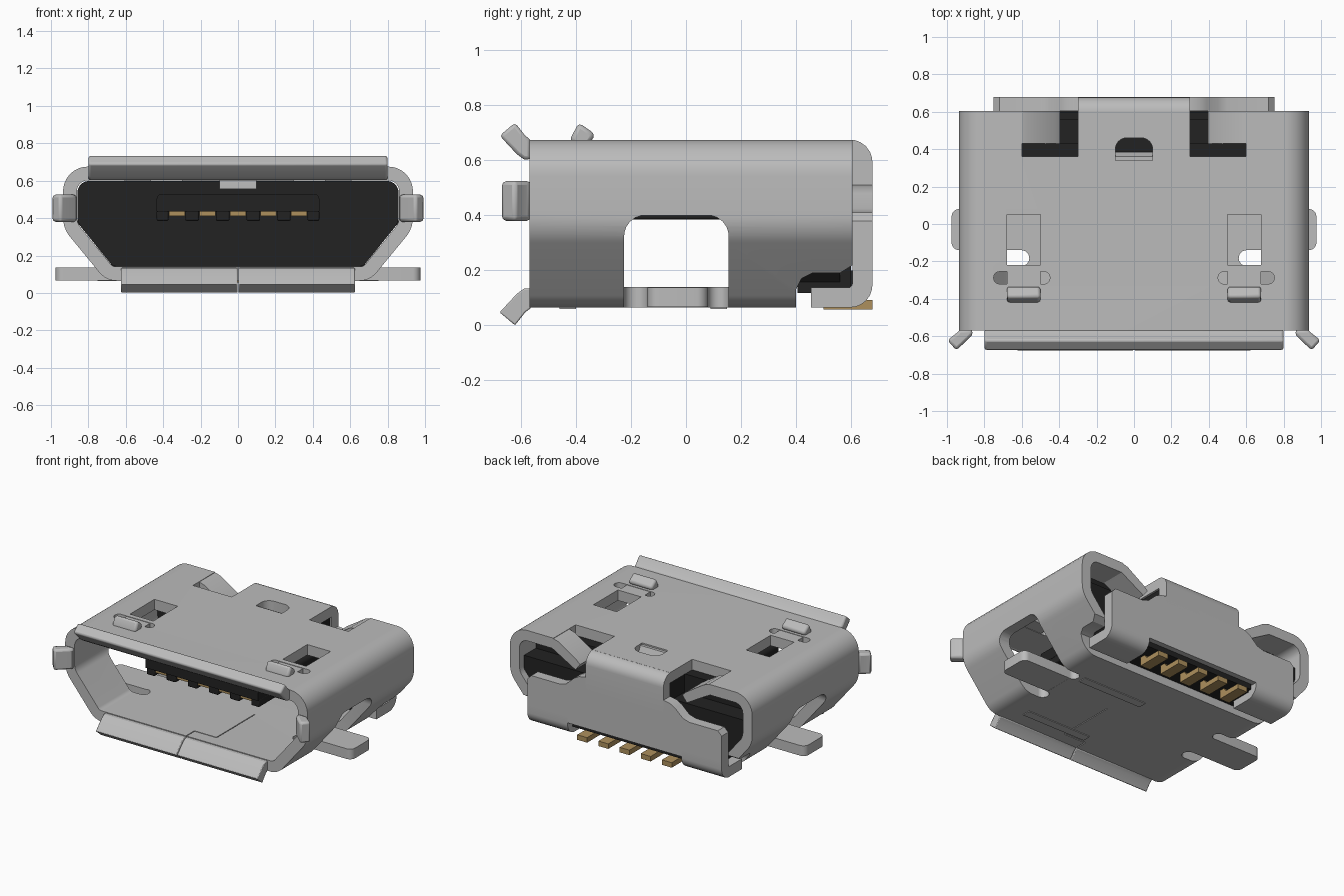
import bpy, bmesh, math
from mathutils import Vector

if "Cube" in bpy.data.objects:
    bpy.data.objects.remove(bpy.data.objects["Cube"])


def material(name, col):
    m = bpy.data.materials.new(name)
    m.diffuse_color = (*col, 1)
    m.use_nodes = True
    m.node_tree.nodes["Principled BSDF"].inputs["Base Color"].default_value = m.diffuse_color
    return m


STEEL = material("steel grey", (0.50, 0.50, 0.50))
BLACK = material("black plastic", (0.016, 0.016, 0.016))
GOLD = material("gold contact", (0.42, 0.28, 0.11))


def rounded(pts, radii, n=6):
    """Polygon with rounded corners (quadratic fillets close to arcs)."""
    out = []
    for i, p in enumerate(pts):
        r = radii[i] if isinstance(radii, (list, tuple)) else radii
        p = Vector(p)
        a = (Vector(pts[i - 1]) - p).normalized()
        b = (Vector(pts[(i + 1) % len(pts)]) - p).normalized()
        if r == 0:
            out.append(tuple(p))
            continue
        half = a.angle(b) / 2
        d = r / math.tan(half)
        c = p + (a + b).normalized() * (r / math.sin(half))
        v0, v1 = p + a * d - c, p + b * d - c
        for k in range(n + 1):
            t = k / n
            w = v0 * (1 - t) + v1 * t
            out.append(tuple(c + w.normalized() * r))
    return out


def rect(a0, a1, b0, b1):
    return [(a0, b0), (a1, b0), (a1, b1), (a0, b1)]


def place(axis, p, t):
    return {'x': (t, p[0], p[1]), 'y': (p[0], t, p[1]), 'z': (p[0], p[1], t)}[axis]


def finish(name, bm, mat):
    bmesh.ops.recalc_face_normals(bm, faces=bm.faces)
    me = bpy.data.meshes.new(name)
    bm.to_mesh(me)
    bm.free()
    ob = bpy.data.objects.new(name, me)
    bpy.context.collection.objects.link(ob)
    if mat:
        me.materials.append(mat)
    return ob


def prism(name, pts, axis, t0, t1, mat=STEEL, bevel=0):
    """Extrude a 2D outline along an axis."""
    bm = bmesh.new()
    lo = [bm.verts.new(place(axis, p, t0)) for p in pts]
    hi = [bm.verts.new(place(axis, p, t1)) for p in pts]
    bm.faces.new(lo)
    bm.faces.new(hi)
    for i in range(len(pts)):
        j = (i + 1) % len(pts)
        bm.faces.new((lo[i], lo[j], hi[j], hi[i]))
    ob = finish(name, bm, mat)
    if bevel:
        b = ob.modifiers.new("bevel", 'BEVEL')
        b.width, b.segments, b.limit_method = bevel, 2, 'ANGLE'
        b.angle_limit = math.radians(50)
    return ob


def box(name, x0, x1, y0, y1, z0, z1, mat=STEEL, bevel=0):
    return prism(name, rect(x0, x1, y0, y1), 'z', z0, z1, mat, bevel)


def cut(ob, cutter):
    cutter.hide_render = True
    m = ob.modifiers.new("cut", 'BOOLEAN')
    m.operation, m.solver, m.object = 'DIFFERENCE', 'EXACT', cutter
    bpy.context.view_layer.objects.active = ob
    bpy.ops.object.modifier_apply(modifier=m.name)
    bpy.data.objects.remove(cutter)


def mx(pts, s):
    return [(s * p[0], p[1]) for p in pts]


# Shell: hollow rounded trapezoid tube
def section(w, top, knee, foot, bottom, r):
    return rounded([(-w, top), (w, top), (w, knee), (foot, bottom),
                    (-foot, bottom), (-w, knee)], r, 8)


outer = section(0.935, 0.675, 0.345, 0.705, 0.065, [.13, .13, .16, .12, .12, .16])
inner = section(0.862, 0.602, 0.375, 0.67, 0.14, [.06, .06, .09, .04, .04, .09])
bm = bmesh.new()
rings = [[bm.verts.new((x, y, z)) for x, z in prof]
         for prof, y in ((outer, -.57), (outer, .605), (inner, .605), (inner, -.57))]
for k in range(4):
    A, B = rings[k], rings[(k + 1) % 4]
    for i in range(len(A)):
        j = (i + 1) % len(A)
        bm.faces.new((A[i], A[j], B[j], B[i]))
shell = finish("shell", bm, STEEL)

# Openings in the shell
for s in (-1, 1):
    x0, x1 = sorted((s * 0.60, s * 1.1))
    window = rounded([(-.225, -.1), (.155, -.1), (.155, .40), (-.225, .40)], [0, 0, .075, .075])
    cut(shell, prism("cutter", window, 'x', x0, x1))
    for y0, y1 in ((-.2249, -.14), (.08, .1549)):
        r = (y1 - y0) / 2 - .001
        cut(shell, prism("cutter", mx(rounded(rect(.56, .70, y0, y1), [r, 0, 0, r]), s), 'z', -.1, .2))
    cut(shell, prism("cutter", mx(rect(.5, .68, -.22, .05), s), 'z', .5, .8))
    cut(shell, prism("cutter", mx(rounded(rect(.45, .75, -.32, -.255), .03), s), 'z', .5, .8))
    cut(shell, prism("cutter", mx(rect(.30, .60, .36, .7), s), 'z', .5, .8))
cut(shell, prism("cutter", rounded(rect(-.1, .1, .34, .46), [0, 0, .06, .06]), 'z', .5, .8))
cut(shell, prism("cutter", [(.40, -.1), (.40, .13), (.42, .17), (.46, .19), (.56, .19),
                            (.64, .24), (.7, -.1)], 'x', -1.2, 1.2))
# Floor seam
for r in (rect(-.003, .003, -.6, -.48), rect(-.003, .173, -.483, -.477), rect(.167, .173, -.48, -.06)):
    cut(shell, prism("cutter", r, 'z', -.1, .2))

# Flared lips around the mouth
lip = [(-.565, .602), (-.59, .604), (-.615, .622), (-.678, .69), (-.622, .737), (-.585, .69), (-.565, .675)]
prism("top_lip", lip, 'x', -.8, .8, STEEL, .012)
low = [(y, .737 - z) for y, z in lip]
prism("bottom_lip_left", low, 'x', -.625, -.002, STEEL, .005)
prism("bottom_lip_right", low, 'x', .002, .625, STEEL, .005)
side = [(.862, -.565), (.866, -.595), (.885, -.615), (.95, -.675), (.997, -.622), (.945, -.58), (.935, -.565)]

for s, n in ((-1, "left"), (1, "right")):
    prism("side_lip_" + n, mx(side, s), 'z', .38, .525, STEEL, .015)
    # Solder tabs
    prism("solder_tab_" + n, mx(rounded(rect(.57, .975, -.14, .08), [0, .04, .04, 0]), s), 'z', .066, .137)
    # Latch springs: arm in the slot and raised hook
    x0, x1 = sorted((s * .5, s * .68))
    box("latch_arm_" + n, x0, x1, -.335, -.22, .605, .672)
    prism("latch_hook_" + n, [(-.42, .66), (-.418, .685), (-.39, .737), (-.33, .695), (-.35, .66)],
          'x', x0, x1, STEEL, .015)
    # Bent-in rear retention tabs
    prism("retention_tab_" + n, mx([(.61, .675), (.56, .66), (.42, .57), (.395, .545),
                                    (.43, .50), (.57, .58), (.61, .602)], s), 'y', .43, .605)
    # Rear wings folded under the body
    fold = rounded([(.605, .2), (.605, .137), (.455, .137), (.455, .065), (.678, .065), (.678, .2)],
                   [0, .015, 0, 0, .08, 0])
    w0, w1 = sorted((s * .44, s * .75))
    prism("rear_wing_" + n, fold, 'x', w0, w1)

# Rear cover: bent neck and wide plate
neck = rounded([(.59, .602), (.605, .602), (.605, .41), (.678, .41), (.678, .675), (.59, .675)],
               [0, 0, 0, 0, .08, 0])
prism("rear_neck", neck, 'x', -.30, .30)
half = [(.44, .2), (.75, .2), (.75, .38), (.72, .41), (.50, .41), (.45, .425), (.39, .48), (.35, .502), (.30, .51)]
plate = half + [(-x, z) for x, z in reversed(half)] + [(-.44, .155), (.44, .155)]
prism("rear_plate", plate, 'y', .605, .678)

# Centre tab pressed into the housing
prism("centre_tab", [(.325, .61), (.325, .555), (.37, .555), (.385, .61), (.36, .665), (.335, .665)], 'x', -.1, .1)

# Raised strips on the underside
box("under_strip_front", .03, .53, -.46, -.40, .06, .07)
box("under_strip_rear", .03, .53, .09, .15, .06, .07)

# Plastic housing
core = section(0.858, 0.598, 0.375, 0.668, 0.142, [.06, .06, .09, .04, .04, .09])
prism("housing_front", core, 'y', .34, .43, BLACK)
back = [(.668, .142), (.858, .375), (.858, .47), (-.858, .47), (-.858, .375), (-.668, .142)]
prism("housing_rear", back, 'y', .42, .56, BLACK)
box("housing_centre", -.29, .29, .42, .60, .3, .598, BLACK)
box("housing_foot", -.68, .68, .405, .60, .118, .3, BLACK)
box("housing_sill", -.43, .43, .59, .64, .118, .2, BLACK)

# Tongue with ribs between the contacts
prism("tongue", rounded(rect(-.435, .435, .435, .53), [0, 0, .03, .03]), 'y', -.40, .36, BLACK)
centres = [i * .1635 for i in range(-2, 3)]
edges = [-.435] + [e for c in centres for e in (c - .045, c + .045)] + [.435]
for i in range(0, len(edges), 2):
    box("tongue_rib_%d" % (i // 2), edges[i], edges[i + 1], -.39, .36, .385, .44, BLACK, .008)

# Contacts: blades under the tongue and solder feet at the rear
for i, c in enumerate(centres):
    box("contact_blade_%d" % i, c - .043, c + .043, -.38, .36, .41, .437, GOLD)
    foot = [(.50, .057), (.678, .057), (.678, .092), (.56, .092), (.53, .13), (.50, .13)]
    prism("contact_foot_%d" % i, foot, 'x', c - .038, c + .038, GOLD)

# Smooth the rounded surfaces, keep edges crisp
bpy.ops.object.select_all(action='DESELECT')
for ob in bpy.context.scene.objects:
    ob.select_set(True)
    bpy.context.view_layer.objects.active = ob
bpy.ops.object.shade_smooth_by_angle(angle=math.radians(30))
